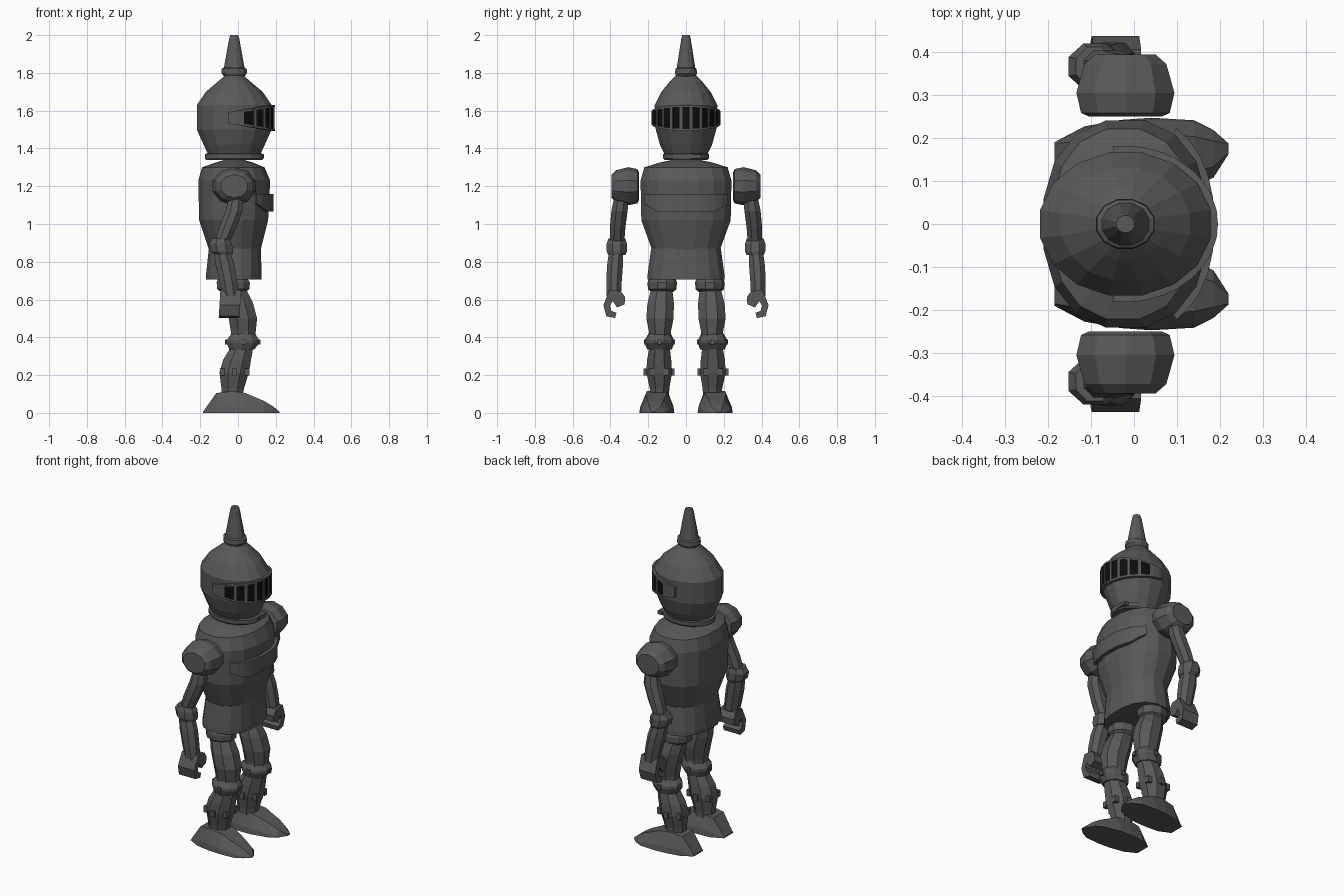
import bpy
from math import sin, cos, pi, radians, copysign

if "Cube" in bpy.data.objects:
    bpy.data.objects.remove(bpy.data.objects["Cube"])

# dark steel and black slot materials
steel = bpy.data.materials.new("dark_steel")
steel.diffuse_color = (0.10, 0.10, 0.10, 1)
steel.use_nodes = True
steel.node_tree.nodes["Principled BSDF"].inputs["Base Color"].default_value = steel.diffuse_color
black = bpy.data.materials.new("black")
black.diffuse_color = (0.004, 0.004, 0.004, 1)
black.use_nodes = True
black.node_tree.nodes["Principled BSDF"].inputs["Base Color"].default_value = black.diffuse_color


def make(name, verts, faces, mirror=False, mat=steel):
    me = bpy.data.meshes.new(name)
    me.from_pydata(verts, [], faces)
    me.materials.append(mat)
    ob = bpy.data.objects.new(name, me)
    bpy.context.collection.objects.link(ob)
    if mirror:
        mod = ob.modifiers.new("Mirror", "MIRROR")
        mod.use_axis = (False, True, False)
        mod.use_clip = False
    return ob


def loft(name, rings, mirror=False, mat=steel):
    """Skin equal-length closed rings and cap both ends."""
    n = len(rings[0])
    verts = [p for r in rings for p in r]
    faces = [(k * n + i, k * n + (i + 1) % n, (k + 1) * n + (i + 1) % n, (k + 1) * n + i)
             for k in range(len(rings) - 1) for i in range(n)]
    faces += [tuple(reversed(range(n))), tuple(range(len(verts) - n, len(verts)))]
    return make(name, verts, faces, mirror, mat)


def oval(a, p=1.0):
    c, s = cos(a), sin(a)
    return copysign(abs(c) ** p, c), copysign(abs(s) ** p, s)


def stack(name, sections, n, mirror=False, p=1.0):
    """Loft of horizontal ovals: (z, x centre, y centre, x radius, y radius)."""
    k = 1 / cos(pi / n)
    rings = []
    for z, cx, cy, rx, ry in sections:
        ring = []
        for i in range(n):
            u, v = oval((i + 0.5) * 2 * pi / n, p)
            ring.append((cx + rx * k * u, cy + ry * k * v, z))
        rings.append(ring)
    return loft(name, rings, mirror)


def arc_plate(name, a0, a1, steps, rx, ry, s_in, s_out, lo, hi, mat=steel, p=1.0):
    """Curved plate around the body axis; lo/hi give its edges at angle a."""
    rings = []
    for i in range(steps + 1):
        a = radians(a0 + (a1 - a0) * i / steps)
        u, v = oval(a, p)
        rings.append([(-0.02 + rx * s * u, ry * s * v, z) for s, z in
                      ((s_in, lo(a)), (s_out, lo(a)), (s_out, hi(a)), (s_in, hi(a)))])
    return loft(name, rings, False, mat)


def box(name, c, size, mirror=False):
    (x, y, z), (a, b, h) = c, [s / 2 for s in size]
    rings = [[(x - a, y - b, w), (x + a, y - b, w), (x + a, y + b, w), (x - a, y + b, w)]
             for w in (z - h, z + h)]
    return loft(name, rings, mirror)


def axial(rows):
    return [(z, -0.02, 0, rx, ry) for z, rx, ry in rows]


# helmet, neck ring and crest spike
stack("neck_ring", axial([(1.34, .15, .115), (1.348, .155, .122), (1.37, .155, .122), (1.375, .14, .11)]), 16)
stack("helmet", axial([(1.365, .137, .112), (1.42, .162, .138), (1.50, .198, .160), (1.63, .198, .166),
                       (1.70, .150, .130), (1.755, .085, .085), (1.785, .05, .055)]), 16)
stack("spike_collar", axial([(1.778, .05, .05), (1.798, .068, .058), (1.822, .066, .056), (1.83, .05, .045)]), 12)
stack("spike", axial([(1.82, .056, .05), (1.98, .027, .025), (2.0, .021, .020)]), 12)
box("neck_clasp", (.122, .045, 1.357), (.03, .07, .02))

# visor: black recess, two rims and upright bars
VX, VY, VZ = .205, .173, 1.562


def half(a):
    return .03 + .04 * (VX * cos(a) + .03) / .24


def visor(name, a0, a1, steps, s_out, lo, hi, mat=steel):
    arc_plate(name, a0, a1, steps, VX, VY, .95, s_out, lo, hi, mat)


visor("visor_recess", -78, 78, 18, 1.025, lambda a: VZ - half(a) + .005, lambda a: VZ + half(a) - .005, black)
visor("visor_top_rim", -98, 98, 18, 1.05, lambda a: VZ + half(a) - .011, lambda a: VZ + half(a))
visor("visor_bottom_rim", -98, 98, 18, 1.05, lambda a: VZ - half(a), lambda a: VZ - half(a) + .011)
for side in (-1, 1):
    visor("visor_cheek", side * 76, side * 98, 3, 1.05, lambda a: VZ - half(a), lambda a: VZ + half(a))
for i in range(8):
    c = -59 + i * 118 / 7
    visor("visor_bar", c - 2.2, c + 2.2, 1, 1.05, lambda a: VZ - half(a), lambda a: VZ + half(a))

# torso, chest plate and skirt
stack("torso", [(.865, -.017, 0, .137, .180), (1.02, -.023, 0, .182, .236), (1.23, -.02, 0, .190, .240),
                (1.30, -.025, 0, .165, .220), (1.325, -.02, 0, .10, .14), (1.342, -.02, 0, .04, .06)], 16, p=.88)
stack("skirt", [(.705, -.022, 0, .147, .203), (.73, -.022, 0, .147, .203), (.87, -.017, 0, .137, .184)], 16, p=.85)
arc_plate("chest_plate", -58, 58, 10, .19, .236, .95, 1.09,
          lambda a: 1.065 + max(0, abs(sin(a)) - .55) * .14, lambda a: 1.16, p=.88)

# shoulders turned around the sideways axis
k = 1 / cos(pi / 10)
loft("shoulder", [[(-.02 + r * k * cos((i + .5) * pi / 5), y, 1.2 + .84 * r * k * sin((i + .5) * pi / 5))
                   for i in range(10)]
                  for y, r in ((.250, .085), (.258, .103), (.305, .114), (.372, .095), (.394, .07))], True)

# arms
stack("upper_arm", [(.90, -.085, .365, .038, .038), (.98, -.055, .362, .045, .041),
                    (1.07, -.02, .352, .046, .043), (1.15, -.01, .34, .036, .038)], 8, True)
stack("elbow", [(.835, -.075, .366, .044, .045), (.855, -.085, .366, .058, .054),
                (.895, -.092, .366, .060, .054), (.922, -.092, .366, .043, .045)], 8, True)
stack("forearm", [(.62, -.038, .382, .042, .038), (.70, -.052, .381, .047, .041),
                  (.78, -.068, .376, .050, .042), (.85, -.084, .370, .044, .038)], 8, True)
grip = [(.345, .645), (.405, .65), (.418, .62), (.437, .57), (.422, .512), (.375, .502), (.368, .53),
        (.395, .54), (.402, .568), (.388, .592), (.365, .558), (.325, .575), (.322, .612)]
loft("hand", [[(x + (.57 - z) * .06 * s, y, z) for y, z in grip]
              for x, s in ((-.098, -1), (.012, -1))], True)

# legs
stack("hip_ring", [(.64, -.025, .126, .065, .055), (.655, -.025, .126, .085, .072),
                   (.69, -.025, .126, .088, .074), (.72, -.03, .126, .075, .065)], 10, True)
stack("thigh", [(.37, .025, .138, .062, .055), (.43, .028, .138, .066, .058), (.50, .026, .138, .075, .072),
                (.58, .005, .134, .075, .070), (.66, -.022, .128, .062, .055)], 8, True)
stack("knee", [(.335, .02, .140, .066, .062), (.37, .026, .141, .086, .074),
               (.385, .026, .141, .086, .074), (.42, .028, .140, .062, .056)], 10, True)
stack("shin", [(.09, -.03, .140, .055, .050), (.13, -.028, .140, .060, .052), (.215, -.02, .142, .078, .068),
               (.28, -.005, .142, .074, .064), (.345, .02, .140, .060, .054)], 8, True)
for a in (-35, 35, 90, 145, 215, 270):
    u, v = oval(radians(a))
    box("shin_stud", (-.018 + .080 * u, .142 + .069 * v, .216), (.026, .026, .036), True)
for a in (0, 90, 180, 270):
    u, v = oval(radians(a))
    box("knee_stud", (.026 + .084 * u, .141 + .072 * v, .376), (.02, .02, .026), True)

# feet: sections along x (x, y centre, half width, top half width, height)
loft("foot", [[(x, c - w, 0), (x, c - (w * .95 if h > .02 else w), h * .3), (x, c - t, h),
               (x, c + t, h), (x, c + (w * .95 if h > .02 else w), h * .3), (x, c + w, 0)]
              for x, c, w, t, h in ((-.185, .145, .045, .04, .006), (-.115, .147, .080, .05, .105),
                                    (-.03, .152, .090, .055, .115), (.04, .155, .092, .055, .105),
                                    (.14, .163, .078, .04, .062), (.185, .163, .055, .03, .035),
                                    (.22, .175, .012, .010, .006))], True)

# consistent outward normals
import bmesh
for ob in bpy.context.collection.objects:
    bm = bmesh.new()
    bm.from_mesh(ob.data)
    bmesh.ops.recalc_face_normals(bm, faces=bm.faces)
    bm.to_mesh(ob.data)
    bm.free()
